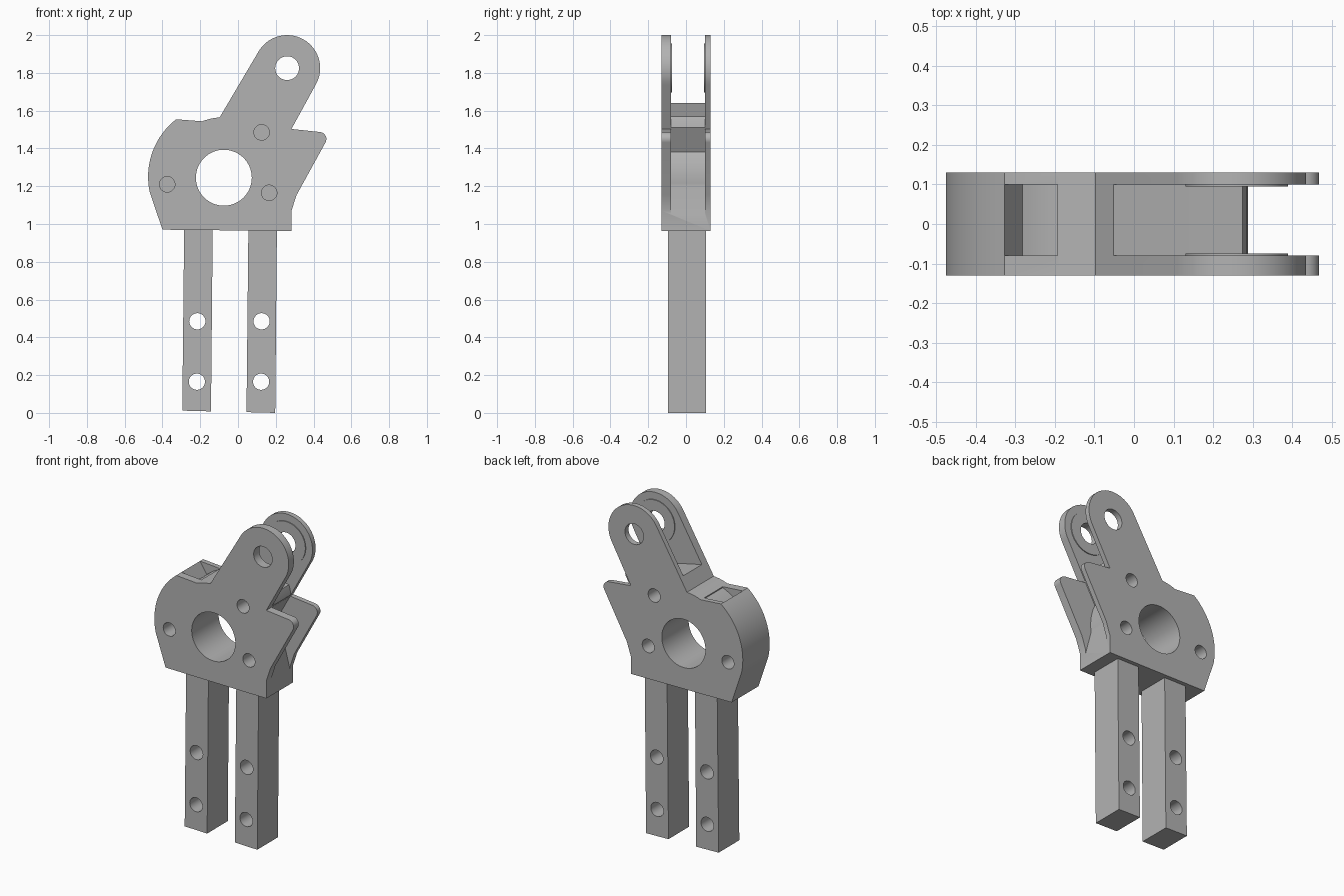
import bpy, bmesh
from math import sin, cos, radians, pi

cube = bpy.data.objects.get("Cube")
if cube:
    bpy.data.objects.remove(cube, do_unlink=True)

grey = bpy.data.materials.new("plain_grey")
grey.use_nodes = True
COLOUR = (0.45, 0.45, 0.45, 1)
grey.diffuse_color = COLOUR
grey.node_tree.nodes["Principled BSDF"].inputs["Base Color"].default_value = COLOUR

FRONT, BACK = -0.13, 0.13        # outer faces of the head
GAP = (-0.08, 0.10)              # space between the two cheeks
HUB, EYE = (-0.075, 1.245), (0.26, 1.825)


def arc(centre, r, start, end, n=16):
    """Points on an arc in the xz plane, angles in degrees."""
    angles = [radians(start + (end - start) * i / n) for i in range(n + 1)]
    return [(centre[0] + r * cos(a), centre[1] + r * sin(a)) for a in angles]


def prism(name, outline, y0, y1):
    """Extrude an xz outline along y."""
    bm = bmesh.new()
    face = bm.faces.new([bm.verts.new((x, y0, z)) for x, z in outline])
    extruded = bmesh.ops.extrude_face_region(bm, geom=[face])["geom"]
    moved = [v for v in extruded if isinstance(v, bmesh.types.BMVert)]
    bmesh.ops.translate(bm, verts=moved, vec=(0, y1 - y0, 0))
    bmesh.ops.recalc_face_normals(bm, faces=bm.faces)
    mesh = bpy.data.meshes.new(name)
    bm.to_mesh(mesh)
    bm.free()
    mesh.materials.append(grey)
    obj = bpy.data.objects.new(name, mesh)
    bpy.context.collection.objects.link(obj)
    return obj


def disc(name, centre, r, y0, y1, n=48):
    return prism(name, arc(centre, r, 0, 360, n)[:-1], y0, y1)


def activate(obj):
    bpy.ops.object.select_all(action="DESELECT")
    obj.select_set(True)
    bpy.context.view_layer.objects.active = obj


def cut(obj, cutter):
    """Subtract a cutter and throw it away."""
    mod = obj.modifiers.new("cut", "BOOLEAN")
    mod.operation, mod.solver, mod.object = "DIFFERENCE", "EXACT", cutter
    activate(obj)
    bpy.ops.object.modifier_apply(modifier=mod.name)
    bpy.data.objects.remove(cutter, do_unlink=True)


def smooth(obj):
    activate(obj)
    bpy.ops.object.shade_smooth_by_angle(angle=radians(25))


# Head: rounded left side, slanted lever and pointed right lug
outline = [(-0.40, 0.97), (0.283, 0.963), (0.283, 1.07), (0.31, 1.153)]
outline += arc((0.431, 1.45), 0.037, -30, 84, 8)
outline += [(0.283, 1.503)]
outline += arc(EYE, 0.175, -30, 150, 32)
outline += arc(HUB, 0.32, 94, 111, 5)
outline += arc((-0.09, 1.25), 0.386, 128, 192, 20)
head = prism("head", outline, FRONT, BACK)

# Slot between the lever cheeks, running down around the hub
slot = [(-0.25, 1.69), (-0.045, 1.64), (0.275, 1.57), (0.284, 1.54), (0.288, 1.51)]
slot += arc(HUB, 0.322, 25, -8, 12)
slot += [(0.286, 1.04), (0.7, 1.04), (0.7, 2.2), (-0.25, 2.2)]
cut(head, prism("slot_cutter", slot, *GAP))

# Small pocket at the upper left of the hub
pocket = [(-0.345, 1.58)] + arc(HUB, 0.316, 131, 112, 6) + [(-0.19, 1.58)]
cut(head, prism("pocket_cutter", pocket, *GAP))

# Main bore, and blind bolt holes on both faces
cut(head, disc("bore_cutter", HUB, 0.148, -0.3, 0.3, 64))
cut(head, disc("eye_cutter", EYE, 0.063, -0.3, 0.3))
for centre in [(-0.375, 1.21), (0.125, 1.485), (0.165, 1.165)]:
    for side in (-1, 1):
        cut(head, disc("bolt_cutter", centre, 0.041, side * 0.03, side * 0.3, 32))
smooth(head)

# Thin bosses around the lever eye, on the inner faces
for name, y0, y1 in [("front_boss", GAP[0] - 0.004, GAP[0] + 0.005),
                     ("back_boss", GAP[1] - 0.005, GAP[1] + 0.004)]:
    boss = disc(name, EYE, 0.13, y0, y1)
    cut(boss, disc("boss_cutter", EYE, 0.063, -0.3, 0.3))
    smooth(boss)

# Two slightly leaning legs with cross holes
for name, x, foot in [("right_leg", -0.295, 0.008), ("left_leg", 0.045, 0.0)]:
    leg = prism(name, [(x, foot + 0.004), (x + 0.152, foot),
                       (x + 0.161, 0.968), (x + 0.01, 0.97)], -0.095, 0.105)
    for z in (0.165, 0.485):
        cut(leg, disc("leg_hole_cutter", (x + 0.076 + z * 0.008, z), 0.043, -0.3, 0.3, 32))
    smooth(leg)
